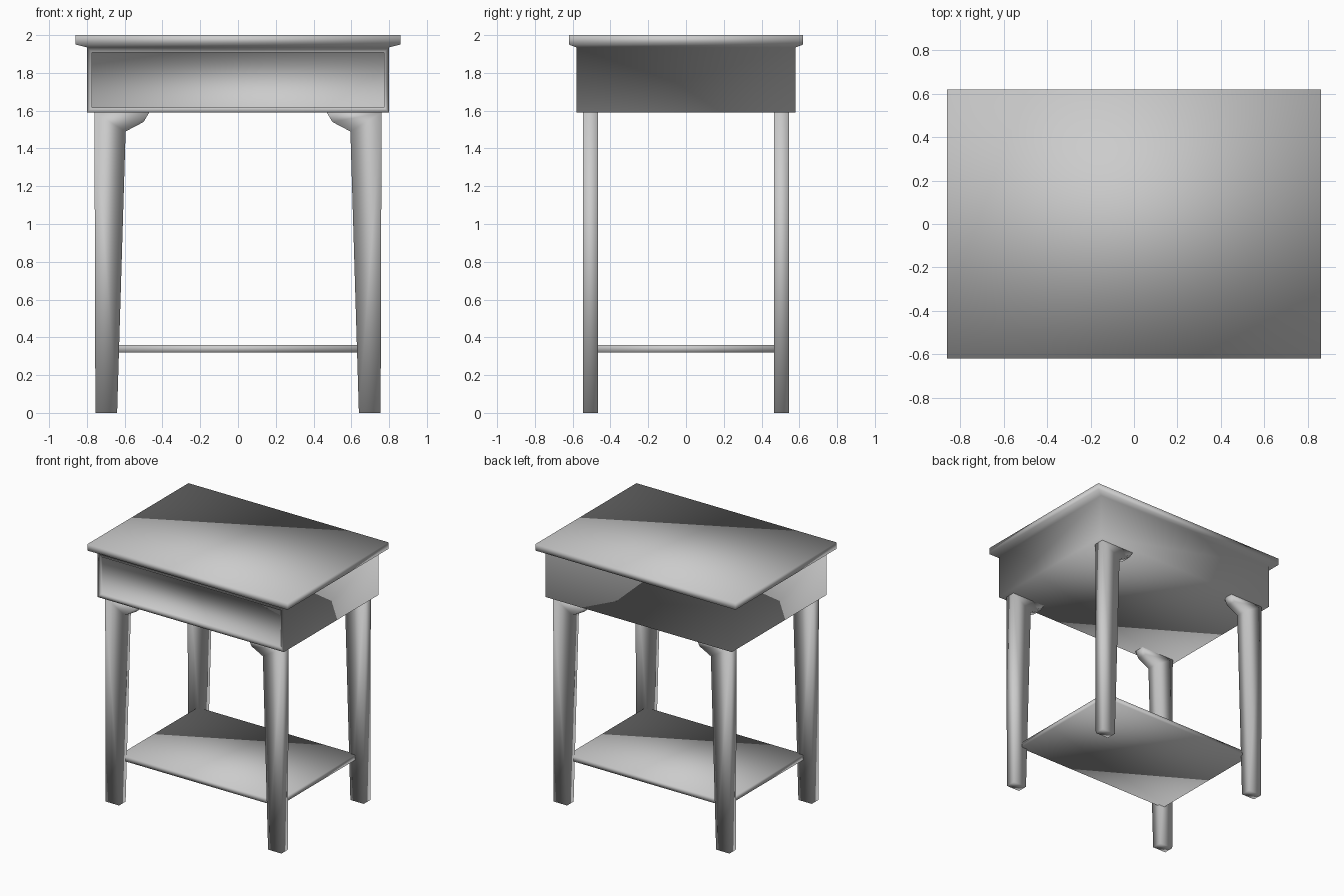
import bpy
import bmesh
from mathutils import Vector

cube = bpy.data.objects.get("Cube")
if cube:
    bpy.data.objects.remove(cube, do_unlink=True)

grey = bpy.data.materials.new("plain_grey")
grey.use_nodes = True
colour = (0.6, 0.6, 0.6, 1)
grey.diffuse_color = colour
grey.node_tree.nodes["Principled BSDF"].inputs["Base Color"].default_value = colour


def finish(bm, name):
    """Turn a bmesh into a smooth shaded object."""
    bmesh.ops.recalc_face_normals(bm, faces=bm.faces)
    mesh = bpy.data.meshes.new(name)
    bm.to_mesh(mesh)
    bm.free()
    mesh.materials.append(grey)
    mesh.shade_smooth()
    obj = bpy.data.objects.new(name, mesh)
    bpy.context.collection.objects.link(obj)
    return obj


def stacked_box(rings):
    """Join rectangles (half width, half depth, height) into a closed body."""
    bm = bmesh.new()
    loops = [[bm.verts.new((sx * w, sy * d, z))
              for sx, sy in ((-1, -1), (1, -1), (1, 1), (-1, 1))]
             for w, d, z in rings]
    for low, high in zip(loops, loops[1:]):
        for i in range(4):
            j = (i + 1) % 4
            bm.faces.new((low[i], low[j], high[j], high[i]))
    bm.faces.new(loops[0][::-1])
    bm.faces.new(loops[-1])
    bmesh.ops.recalc_face_normals(bm, faces=bm.faces)
    return bm


# Drawer case and overhanging top in one body
bm = stacked_box([(0.80, 0.58, 1.59), (0.80, 0.58, 1.935),
                  (0.86, 0.62, 1.95), (0.86, 0.62, 2.0)])

# Drawer front, recessed inside a narrow frame
front = min(bm.faces, key=lambda f: (round(f.normal.y, 3), f.calc_center_median().z))
bmesh.ops.inset_region(bm, faces=[front], thickness=0.037)
inner = bmesh.ops.inset_region(bm, faces=[front], thickness=0.001, depth=-0.02)
finish(bm, "case_and_top")

# Lower shelf
bm = stacked_box([(0.68, 0.48, 0.32), (0.68, 0.48, 0.36)])
finish(bm, "lower_shelf")

# Tapered legs with a corner bracket, mirrored to all corners
profile = [(0.755, 0), (0.76, 1.59), (0.47, 1.59), (0.50, 1.54),
           (0.595, 1.49), (0.64, 0)]
for side, sx in (("left", 1), ("right", -1)):
    for end, sy in (("front", -1), ("back", 1)):
        bm = bmesh.new()
        face = bm.faces.new([bm.verts.new((sx * x, sy * 0.465, z)) for x, z in profile])
        out = bmesh.ops.extrude_face_region(bm, geom=[face])
        verts = [v for v in out["geom"] if isinstance(v, bmesh.types.BMVert)]
        bmesh.ops.translate(bm, verts=verts, vec=Vector((0, sy * 0.08, 0)))
        finish(bm, f"{end}_{side}_leg")
